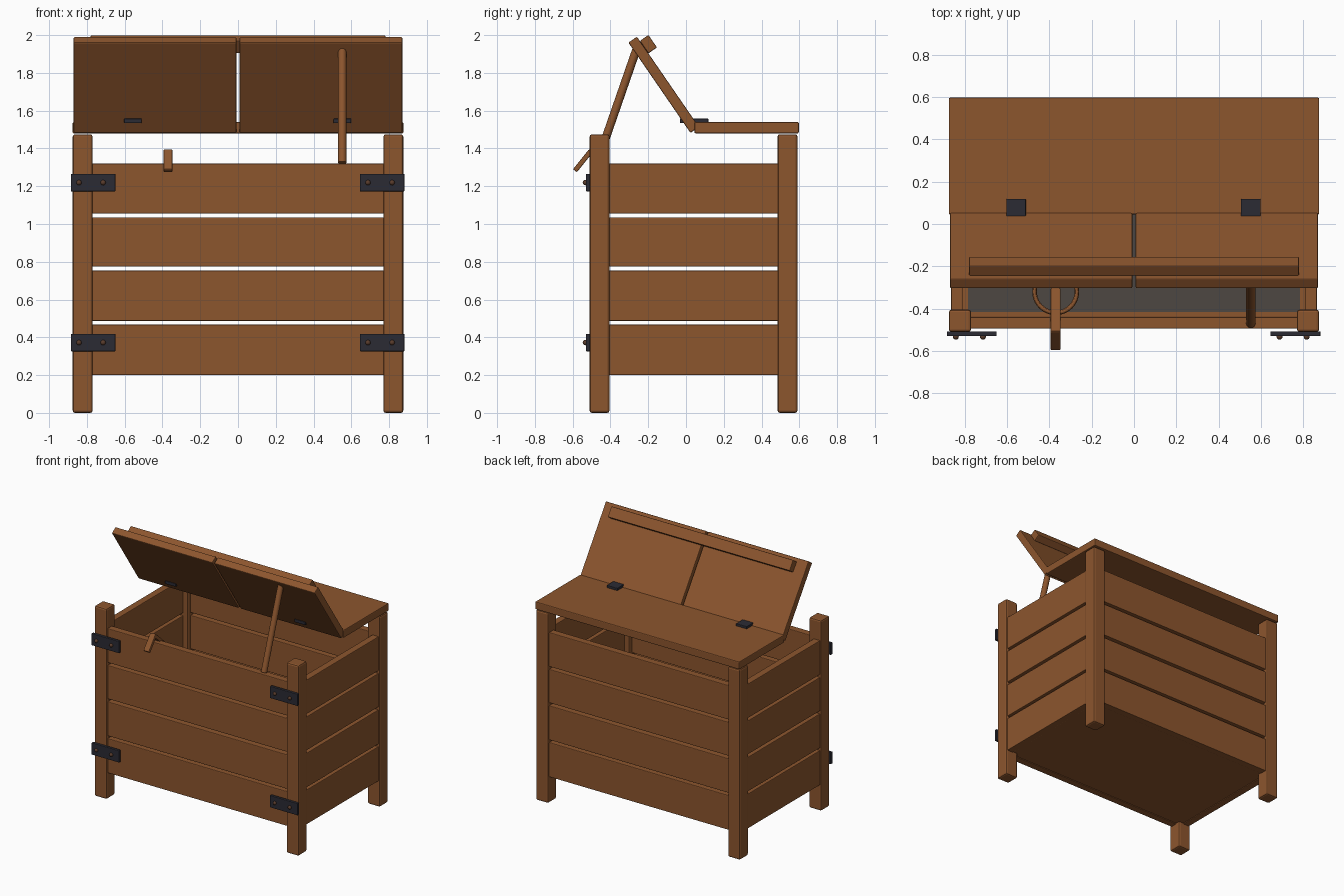
import bpy
import math
from mathutils import Vector, Matrix

if "Cube" in bpy.data.objects:
    bpy.data.objects.remove(bpy.data.objects["Cube"])


def material(name, rgb):
    m = bpy.data.materials.new(name)
    m.use_nodes = True
    m.diffuse_color = (*rgb, 1)
    m.node_tree.nodes["Principled BSDF"].inputs["Base Color"].default_value = (*rgb, 1)
    return m


WOOD = material("warm_wood", (0.265, 0.092, 0.027))
IRON = material("dark_iron", (0.024, 0.024, 0.034))
RUST = material("rusty_bolt", (0.10, 0.045, 0.025))
GREY = material("grey_lining", (0.075, 0.064, 0.055))


def finish(name, mat, bevel=0.0):
    ob = bpy.context.object
    ob.name = name
    ob.data.materials.append(mat)
    if bevel:
        mod = ob.modifiers.new("soft_edges", "BEVEL")
        mod.width = bevel
        mod.segments = 2
    return ob


def box(name, x, y, z, mat=WOOD, bevel=0.005):
    """Box from (min, max) ranges on each axis."""
    ranges = (x, y, z)
    bpy.ops.mesh.primitive_cube_add(size=1, location=[(a + b) / 2 for a, b in ranges])
    size = [b - a for a, b in ranges]
    bpy.context.object.data.transform(Matrix.Diagonal((*size, 1)))
    return finish(name, mat, bevel)


def tilted_box(name, x, centre, length, thick, angle, bevel=0.005):
    """Box whose length runs in the y-z plane at the given angle."""
    half = length / 2
    ob = box(name, x, (-half, half), (-thick / 2, thick / 2), WOOD, bevel)
    ob.location.y, ob.location.z = centre
    ob.rotation_euler.x = angle
    return ob


def bar(name, x, start, end, thick):
    """Flat bar between two (y, z) points."""
    a, b = Vector(start), Vector(end)
    d = b - a
    return tilted_box(name, x, (a + b) / 2, d.length, thick, math.atan2(d.y, d.x))


# Corner posts
for side, x in (("right", (-0.875, -0.77)), ("left", (0.77, 0.875))):
    for end, y in (("front", (-0.51, -0.405)), ("back", (0.485, 0.59))):
        box(f"{end}_{side}_post", x, y, (0, 1.475), bevel=0.012)

# Plank walls with open gaps
for i, z in enumerate(((0.2, 0.468), (0.487, 0.753), (0.774, 1.035), (1.055, 1.32))):
    box(f"front_plank_{i}", (-0.79, 0.79), (-0.495, -0.44), z)
    box(f"back_plank_{i}", (-0.79, 0.79), (0.52, 0.575), z)
    box(f"right_plank_{i}", (-0.865, -0.81), (-0.42, 0.5), z)
    box(f"left_plank_{i}", (0.81, 0.865), (-0.42, 0.5), z)

# Floor and its lining
box("floor", (-0.812, 0.812), (-0.442, 0.522), (0.205, 0.26))
box("floor_lining", (-0.785, 0.785), (-0.415, 0.495), (0.25, 0.266), GREY, 0)

# Fixed rear lid
box("rear_lid", (-0.875, 0.875), (0.045, 0.597), (1.48, 1.54), bevel=0.006)

# Raised front lid: two panels joined by a batten
TILT = math.radians(-55.5)
along = Vector((-math.cos(TILT), -math.sin(TILT)))
normal = Vector((-math.sin(TILT), math.cos(TILT)))
lid_centre = Vector((-0.118, 1.737))
for side, x in (("right", (-0.87, -0.008)), ("left", (0.008, 0.87))):
    tilted_box(f"lid_panel_{side}", x, lid_centre, 0.58, 0.055, TILT, 0.006)
tilted_box("lid_batten", (-0.78, 0.78), lid_centre + along * 0.223 + normal * 0.055,
           0.08, 0.055, TILT)

# Lid hinges
for side, x in (("right", -0.557), ("left", 0.552)):
    box(f"lid_hinge_{side}", (x - 0.046, x + 0.046), (-0.033, 0.118), (1.535, 1.558), IRON, 0.003)

# Round prop stick under the lid
foot, tip = Vector((0.552, -0.47, 1.325)), Vector((0.552, -0.262, 1.925))
bpy.ops.mesh.primitive_cylinder_add(vertices=24, radius=0.022, depth=(tip - foot).length,
                                    location=(foot + tip) / 2)
bpy.context.object.rotation_euler = (tip - foot).to_track_quat("Z", "Y").to_euler()
bpy.ops.object.shade_smooth_by_angle()
finish("prop_stick", WOOD)

# Iron straps with round bolts
for side, x in (("right", -0.767), ("left", 0.763)):
    for level, z in (("lower", 0.372), ("upper", 1.219)):
        box(f"{level}_{side}_strap", (x - 0.118, x + 0.118), (-0.53, -0.508),
            (z - 0.046, z + 0.046), IRON, 0.003)
        for offset in (-0.075, 0.053):
            bpy.ops.mesh.primitive_uv_sphere_add(segments=16, ring_count=8, radius=0.014,
                                                 location=(x + offset, -0.533, z))
            bpy.ops.object.shade_smooth_by_angle()
            finish(f"{level}_{side}_bolt", RUST)

# Dipper hooked over the front wall
HANDLE = (-0.394, -0.347)
bar("dipper_hook", HANDLE, (-0.588, 1.282), (-0.503, 1.388), 0.026)
bar("dipper_handle", HANDLE, (-0.515, 1.385), (-0.31, 1.2), 0.026)
bpy.ops.mesh.primitive_torus_add(major_segments=40, minor_segments=12, major_radius=0.1,
                                 minor_radius=0.011, location=(-0.37, -0.32, 1.18))
bpy.ops.object.shade_smooth_by_angle()
finish("dipper_ring", WOOD)
